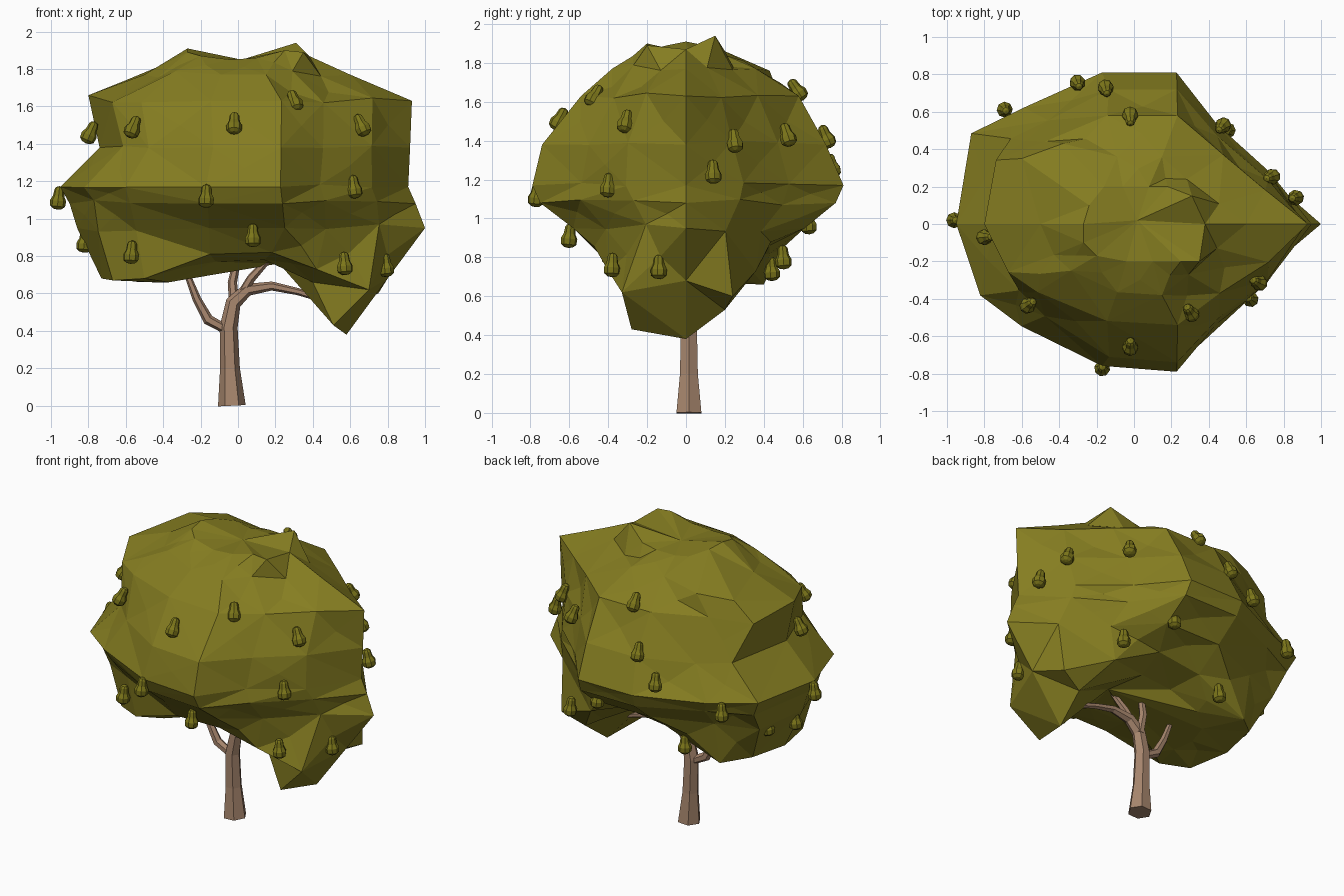
import bpy, bmesh, math, random
from mathutils import Vector

random.seed(7)
default = bpy.data.objects.get("Cube")
if default:
    bpy.data.objects.remove(default)


def make_material(name, colour):
    mat = bpy.data.materials.new(name)
    mat.use_nodes = True
    mat.diffuse_color = (*colour, 1)
    mat.node_tree.nodes["Principled BSDF"].inputs["Base Color"].default_value = (*colour, 1)
    return mat


leaf = make_material("olive leaf", (0.235, 0.205, 0.015))
fruit_skin = make_material("olive fruit", (0.2, 0.18, 0.01))
bark = make_material("brown bark", (0.39, 0.24, 0.155))


def add_object(name, data, mat):
    data.materials.append(mat)
    obj = bpy.data.objects.new(name, data)
    bpy.context.collection.objects.link(obj)
    return obj


def mesh_object(name, bm, mat):
    bmesh.ops.recalc_face_normals(bm, faces=bm.faces)
    mesh = bpy.data.meshes.new(name)
    bm.to_mesh(mesh)
    bm.free()
    return add_object(name, mesh, mat)


def loft(bm, rings, top, bottom):
    """Join closed rings of points with quads and fan both ends to a point."""
    rows = [[bm.verts.new(p) for p in ring] for ring in rings]
    count = len(rows[0])
    ends = bm.verts.new(top), bm.verts.new(bottom)
    for i in range(count):
        j = (i + 1) % count
        for a, b in zip(rows, rows[1:]):
            bm.faces.new((a[i], b[i], b[j], a[j]))
        bm.faces.new((ends[0], rows[0][i], rows[0][j]))
        bm.faces.new((ends[1], rows[-1][j], rows[-1][i]))


# Foliage: one plan outline, stretched to a different box at each height
outline = [(1, 0), (.77, .34), (.5, .66), (.25, 1), (-.18, 1), (-.6, .77), (-.9, .62),
           (-1, 0), (-.85, -.47), (-.65, -.67), (-.18, -.96), (.25, -1), (.48, -.7), (.77, -.38)]
# height, reach to right, left, front and back
levels = [(1.77, .5, .6, .38, .36), (1.63, .8, .93, .54, .58), (1.38, .74, .92, .74, .72),
          (1.17, .95, .91, .79, .81), (1.08, .9, .95, .75, .77), (.95, .86, 1, .58, .61)]
rings = []
for z, right, left, front, back in levels:
    ring = []
    for u, v in outline:
        point = Vector((u * (left if u > 0 else right), v * (back if v > 0 else front), z))
        if abs(u) < 1 and abs(v) < .95:
            point += Vector([random.uniform(-.02, .02) for _ in range(3)])
        ring.append(point)
    rings.append(ring)

# Raised back right shoulder
rings[0][5] = Vector((-.38, .43, 1.76))
rings[0][6] = Vector((-.6, .35, 1.74))
rings[1][7].z = 1.66

# Peaked crown, and an uneven underside with a drooping lobe on the left
crown = [(.38, 0, 1.87), (.31, .15, 1.94), (.18, .2, 1.86), (.08, .2, 1.84), (-.06, .2, 1.84),
         (-.16, .2, 1.86), (-.24, .1, 1.89), (-.27, 0, 1.91), (-.27, -.1, 1.89),
         (-.2, -.17, 1.87), (-.04, -.2, 1.85), (.1, -.2, 1.86), (.25, -.2, 1.9), (.35, -.2, 1.89)]
rim = [(.8, 0, .68), (.75, .24, .6), (.45, .36, .73), (.16, .43, .86), (-.15, .43, .82),
       (-.53, .4, .66), (-.68, .27, .69), (-.73, 0, .68), (-.67, -.27, .67), (-.5, -.36, .68),
       (-.15, -.44, .81), (.18, -.45, .82), (.42, -.4, .73), (.7, -.33, .62)]
belly = [(.58, 0, .38), (.6, .2, .53), (.47, .2, .61), (.12, .22, .81), (-.1, .22, .79),
         (-.3, .24, .7), (-.42, .14, .67), (-.46, 0, .66), (-.44, -.15, .66), (-.37, -.25, .66),
         (-.12, -.24, .77), (.14, -.25, .78), (.4, -.26, .66), (.51, -.28, .43)]
crown, rim, belly = [[Vector(p) for p in ring] for ring in (crown, rim, belly)]

bm = bmesh.new()
loft(bm, [crown, *rings, rim, belly], (.02, .02, 1.85), (.22, .02, .76))
bmesh.ops.recalc_face_normals(bm, faces=bm.faces)
# Random dents and bumps break up the facets
quads = [f for f in bm.faces if len(f.verts) == 4]
for face in random.sample(quads, len(quads) // 2):
    normal = face.normal.copy()
    centre = bmesh.ops.poke(bm, faces=[face])["verts"][0]
    centre.co += normal * random.uniform(-.03, .015)
bmesh.ops.triangulate(bm, faces=[f for f in bm.faces if len(f.verts) > 3])
mesh_object("foliage", bm, leaf)


# Trunk and branches: tapering six-sided tubes
def limb(name, points):
    curve = bpy.data.curves.new(name, "CURVE")
    curve.dimensions = "3D"
    curve.bevel_depth = 1
    curve.bevel_resolution = 1
    curve.use_fill_caps = True
    spline = curve.splines.new("POLY")
    spline.points.add(len(points) - 1)
    spline.use_smooth = False
    for target, (x, y, z, radius) in zip(spline.points, points):
        target.co = (x, y, z, 1)
        target.radius = radius
        target.tilt = math.pi / 6
    add_object(name, curve, bark)


limb("trunk", [(-.033, .015, 0, .074), (-.043, .015, .2, .053), (-.05, .015, .42, .048),
               (-.025, .015, .55, .042), (.05, .015, .62, .034), (.18, .015, .64, .024),
               (.32, .015, .61, .019), (.46, .015, .565, .015)])
limb("right_branch", [(-.05, .015, .4, .025), (-.16, .015, .46, .029), (-.22, .015, .57, .023),
                      (-.29, .015, .75, .014)])
limb("middle_branch", [(-.02, .03, .54, .028), (-.03, .05, .66, .025), (0, .06, .8, .019)])
limb("left_branch", [(.01, .02, .58, .026), (.07, 0, .68, .024), (.17, -.02, .79, .017)])

# Fruit: small eight-sided pears leaning out along the crown
fruit_profile = [(.058, .018), (.046, .026), (.012, .03), (-.014, .043), (-.044, .04), (-.058, .022)]
places = [(-.79, -.07, 1.46), (-.56, -.43, 1.49), (-.02, -.65, 1.51), (.3, -.47, 1.63),
          (.66, -.31, 1.5), (.62, -.4, 1.17), (-.96, .02, 1.11), (-.17, -.77, 1.12),
          (-.82, .02, .88), (-.57, -.39, .82), (.08, -.6, .91), (.57, -.38, .76),
          (.79, -.14, .75), (.73, .25, 1.4), (.86, .14, 1.24), (.47, .52, 1.43),
          (-.15, .72, 1.42), (-.02, .57, 1.66), (-.3, .75, 1.27), (-.69, .61, 1.12),
          (.21, .63, .98), (.5, .5, .8), (-.3, .44, .74), (-.77, .24, .91)]
turns = [i * math.tau / 8 for i in range(8)]
for number, place in enumerate(places, 1):
    bm = bmesh.new()
    loft(bm, [[(r * math.cos(t), r * math.sin(t), z) for t in turns] for z, r in fruit_profile],
         (0, 0, .065), (0, 0, -.062))
    fruit = mesh_object(f"fruit_{number}", bm, fruit_skin)
    fruit.location = place
    inward = Vector((-place[0], -place[1], 0)).normalized()
    lean = max(0.1, place[2] - 1) * inward + Vector((0, 0, 1))
    fruit.rotation_euler = lean.to_track_quat("Z", "Y").to_euler()
